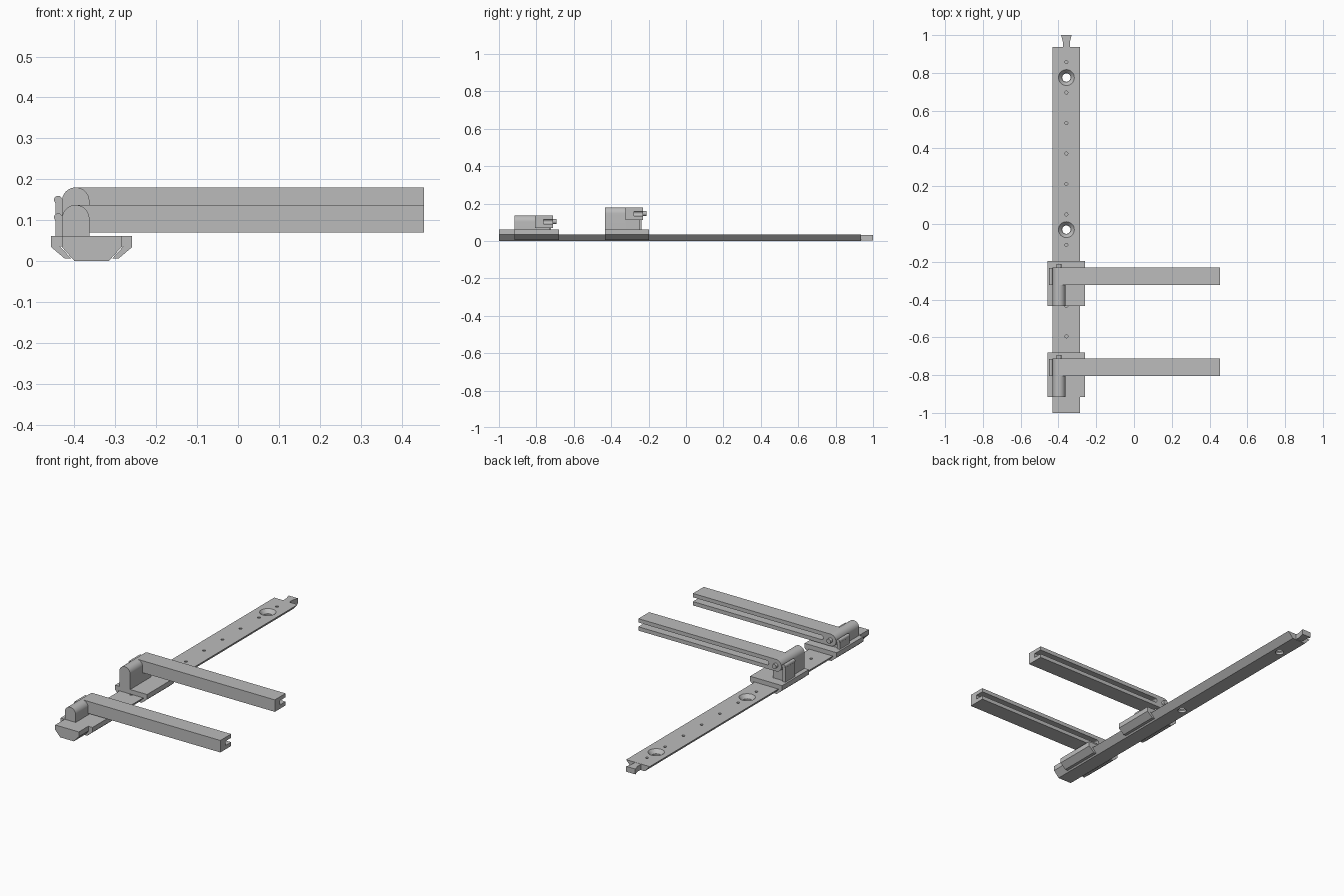
import bpy, bmesh, math
from mathutils import Vector

cube = bpy.data.objects.get("Cube")
if cube:
    bpy.data.objects.remove(cube)

grey = bpy.data.materials.new("plain grey")
grey.use_nodes = True
colour = (0.5, 0.5, 0.5, 1)
grey.diffuse_color = colour
grey.node_tree.nodes["Principled BSDF"].inputs["Base Color"].default_value = colour

RAIL_X = -0.358      # centre line of the rail
PIVOT_X = -0.397     # centre line of the hinge
RAIL_TOP = 0.034
DECK = 0.061         # top of carriages and end stop


def finish(name, bm):
    bmesh.ops.recalc_face_normals(bm, faces=bm.faces)
    mesh = bpy.data.meshes.new(name)
    bm.to_mesh(mesh)
    bm.free()
    mesh.materials.append(grey)
    obj = bpy.data.objects.new(name, mesh)
    bpy.context.collection.objects.link(obj)
    return obj


def prism(name, points, start, end, axis="y"):
    """Extrude a profile: (x, z) along y, or (x, y) along z."""
    bm = bmesh.new()
    along_y = axis == "y"
    verts = [bm.verts.new((a, start, b) if along_y else (a, b, start)) for a, b in points]
    face = bm.faces.new(verts)
    new = bmesh.ops.extrude_face_region(bm, geom=[face])["geom"]
    shift = Vector((0, end - start, 0)) if along_y else Vector((0, 0, end - start))
    bmesh.ops.translate(bm, vec=shift, verts=[v for v in new if isinstance(v, bmesh.types.BMVert)])
    return finish(name, bm)


def box(name, x0, x1, y0, y1, z0, z1):
    return prism(name, [(x0, z0), (x1, z0), (x1, z1), (x0, z1)], y0, y1)


def arc(cx, cz, radius, start, end, steps=20):
    angles = [math.radians(start + (end - start) * i / steps) for i in range(steps + 1)]
    return [(cx + radius * math.cos(a), cz + radius * math.sin(a)) for a in angles]


def rod(name, cx, cz, radius, y0, y1):
    return prism(name, arc(cx, cz, radius, 0, 345, 23), y0, y1)


def cone(name, y, z0, z1, r0, r1):
    bm = bmesh.new()
    bmesh.ops.create_cone(bm, cap_ends=True, segments=32, radius1=r0, radius2=r1, depth=z1 - z0)
    bmesh.ops.translate(bm, vec=(RAIL_X, y, (z0 + z1) / 2), verts=bm.verts)
    return finish(name, bm)


def cut(target, cutter):
    mod = target.modifiers.new("cut", "BOOLEAN")
    mod.operation = "DIFFERENCE"
    mod.solver = "EXACT"
    mod.object = cutter
    bpy.context.view_layer.objects.active = target
    bpy.ops.object.modifier_apply(modifier=mod.name)
    bpy.data.objects.remove(cutter)


def mirrored(half):
    """Close a profile given as (offset, z) on the right of the rail centre."""
    right = [(RAIL_X + x, z) for x, z in half]
    return right + [(RAIL_X - x, z) for x, z in reversed(half)]


# Rail with undercut sides
rail = prism("rail", mirrored([(0.042, 0), (0.073, RAIL_TOP)]), -1, 0.936)

# Countersunk fixing holes and the row of small index holes
for y in (0.775, -0.03):
    cut(rail, cone("hole_cutter", y, -0.02, 0.05, 0.022, 0.022))
    cut(rail, cone("sink_cutter", y, 0.014, RAIL_TOP + 0.001, 0.024, 0.043))
for i in range(11):
    cut(rail, cone("index_cutter", 0.857 - 0.1613 * i, 0.012, 0.05, 0.008, 0.008))

# Raised stop at the front end and flared joining tab at the back end
box("end_stop", RAIL_X - 0.073, RAIL_X + 0.073, -1, -0.914, RAIL_TOP, DECK)
tab_half = [(0.019, 0.93), (0.019, 0.965), (0.028, 1.0)]
prism("joining_tab", mirrored(tab_half), 0.003, RAIL_TOP - 0.001, "z")

# Carriage profile wraps under the rail edges with a thin gap
carriage_profile = mirrored([(0.070, RAIL_TOP + 0.002), (0.078, RAIL_TOP + 0.002),
                             (0.050, 0.006), (0.066, 0.006),
                             (0.099, 0.034), (0.099, DECK)])


def clamp_unit(label, front, top):
    back = front + 0.237
    arm_front, arm_back = front + 0.11, front + 0.205
    radius = 0.0335
    axis_z = top - radius
    prism(label + "_carriage", carriage_profile, front, back)

    # Round-topped hinge block
    outline = [(PIVOT_X - radius, DECK - 0.002), (PIVOT_X + radius, DECK - 0.002)]
    prism(label + "_hinge_block", outline + arc(PIVOT_X, axis_z, radius, 0, 180),
          front, arm_front)

    # Arm with a rounded hinge end and a long groove in its back face
    outline = [(0.455, axis_z - radius), (0.455, top)] + arc(PIVOT_X, axis_z, radius, 90, 270)
    arm = prism(label + "_arm", outline, arm_front, arm_back)
    groove = [(0.5, axis_z - 0.012), (0.5, axis_z + 0.012)]
    groove += arc(-0.34, axis_z, 0.012, 90, 270, 12)
    cut(arm, prism("groove_cutter", groove, arm_back - 0.05, arm_back + 0.02))

    # Hinge pin, side plate with its locking screw, and arm support
    rod(label + "_hinge_pin", PIVOT_X, axis_z, 0.013, arm_front - 0.01, arm_back + 0.018)
    box(label + "_side_plate", -0.447, -0.429, arm_front, arm_back - 0.01, DECK - 0.002, axis_z)
    rod(label + "_locking_screw", -0.440, axis_z + 0.003, 0.010, arm_front, arm_back - 0.005)
    box(label + "_arm_support", -0.43, PIVOT_X + radius, arm_front, arm_back - 0.02,
        DECK - 0.002, axis_z - 0.025)


clamp_unit("front", -0.916, 0.137)
clamp_unit("rear", -0.434, 0.180)

# Smooth round surfaces, keep edges crisp
for obj in bpy.context.collection.objects:
    if obj.type == "MESH" and grey.name in obj.data.materials:
        obj.select_set(True)
        bpy.context.view_layer.objects.active = obj
bpy.ops.object.shade_smooth_by_angle(angle=math.radians(30))
